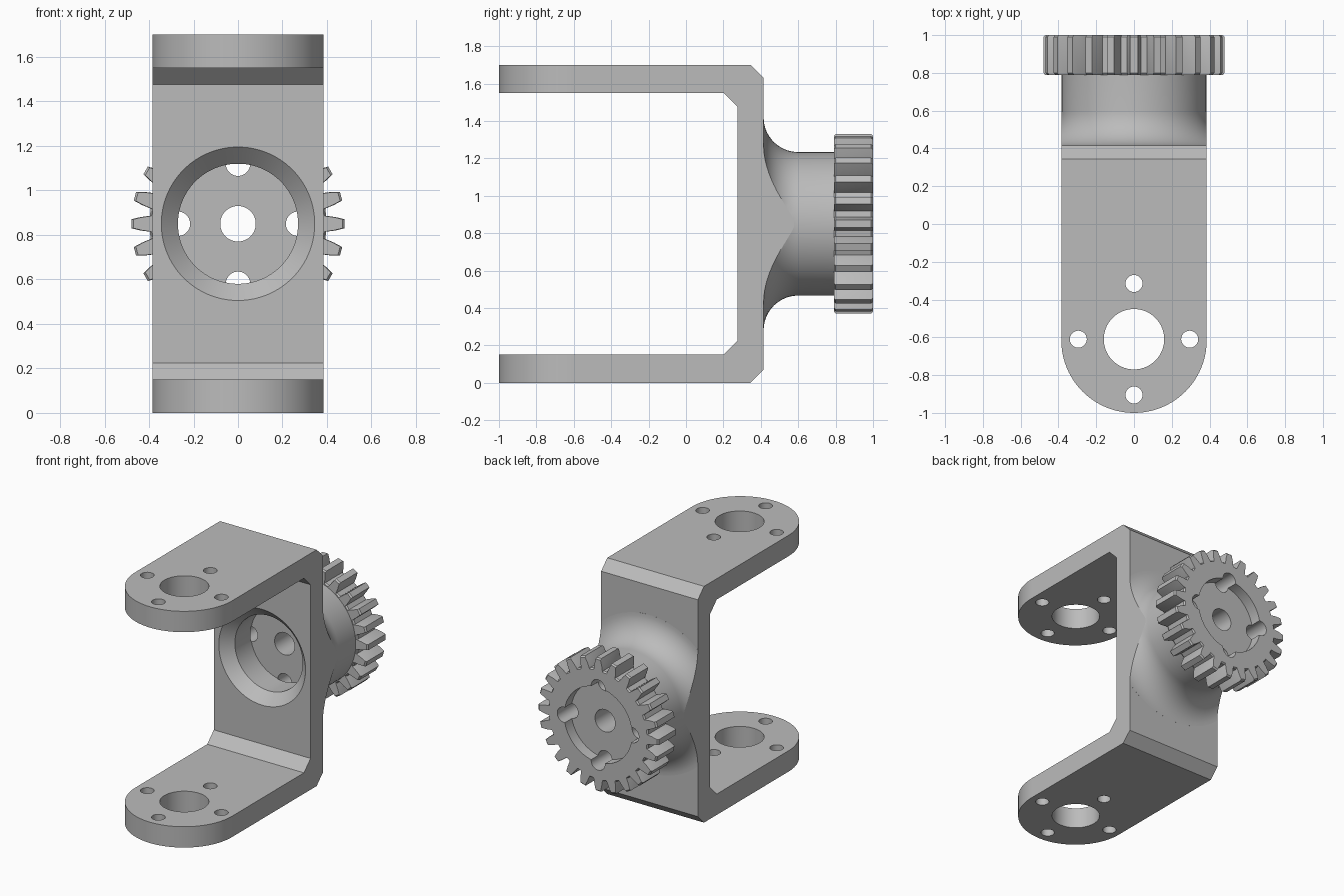
import bpy
import bmesh
from math import pi, cos, sin
from mathutils import Vector

cube = bpy.data.objects.get("Cube")
if cube:
    bpy.data.objects.remove(cube, do_unlink=True)

HALF = 0.385      # half width of the bracket
AXIS_Z = 0.85     # height of the gear axis

metal = bpy.data.materials.new("grey_metal")
metal.use_nodes = True
grey = (0.5, 0.5, 0.5, 1)
metal.diffuse_color = grey
metal.node_tree.nodes["Principled BSDF"].inputs["Base Color"].default_value = grey


def loft(name, rings):
    """Solid through matching closed rings, capped at both ends."""
    bm = bmesh.new()
    loops = [[bm.verts.new(p) for p in ring] for ring in rings]
    n = len(loops[0])
    for a, b in zip(loops, loops[1:]):
        for i in range(n):
            j = (i + 1) % n
            bm.faces.new((a[i], a[j], b[j], b[i]))
    bm.faces.new(loops[0])
    bm.faces.new(loops[-1])
    bmesh.ops.recalc_face_normals(bm, faces=bm.faces)
    mesh = bpy.data.meshes.new(name)
    bm.to_mesh(mesh)
    bm.free()
    mesh.materials.append(metal)
    ob = bpy.data.objects.new(name, mesh)
    bpy.context.collection.objects.link(ob)
    return ob


def turned(name, profile, x=0, z=AXIS_Z, n=72):
    """Solid of revolution about a y axis from (y, radius) pairs."""
    angles = [2 * pi * (i + 0.5) / n for i in range(n)]
    return loft(name, [[(x + r * cos(a), y, z + r * sin(a)) for a in angles]
                       for y, r in profile])


def upright(name, x, y, r, n=48):
    """Tall cylinder through both arms."""
    angles = [2 * pi * (i + 0.5) / n for i in range(n)]
    return loft(name, [[(x + r * cos(a), y + r * sin(a), z) for a in angles]
                       for z in (-0.2, 1.9)])


def combine(target, other, operation):
    mod = target.modifiers.new("bool", 'BOOLEAN')
    mod.operation = operation
    mod.solver = 'EXACT'
    mod.object = other
    bpy.context.view_layer.update()
    result = target.evaluated_get(bpy.context.evaluated_depsgraph_get())
    mesh = bpy.data.meshes.new_from_object(result)
    target.modifiers.clear()
    target.data = mesh
    bpy.data.objects.remove(other, do_unlink=True)


# C-shaped bracket, chamfered at the bends, cut wide and trimmed later
lower = [(-1.1, 0), (0.345, 0), (0.415, 0.07)]
inner = [(0.275, 0.225), (0.2, 0.15), (-1.1, 0.15)]
flip = lambda pts: [(y, 1.7 - z) for y, z in reversed(pts)]
profile = lower + flip(lower) + flip(inner) + inner
bracket = loft("gear_bracket", [[(x, y, z) for y, z in profile] for x in (-0.5, 0.5)])

# Hub that flares into the back wall
R = 0.185
flare = [(0.6 - R * cos(t), 0.569 - R * sin(t))
         for t in (pi / 2 * i / 14 for i in range(1, 15))]
hub = turned("hub", [(0.35, 0.569), (0.4152, 0.569)] + flare + [(0.9, 0.384)])
combine(bracket, hub, 'UNION')

# Trim to the plan outline with a round front
arc = [pi + pi * i / 48 for i in range(49)]
plan = [(HALF * cos(a), -0.615 + HALF * sin(a)) for a in arc] + [(HALF, 1.2), (-HALF, 1.2)]
trim = loft("trim", [[(x, y, z) for x, y in plan] for z in (-0.3, 2)])
combine(bracket, trim, 'INTERSECT')

# Gear with slightly chamfered ends
TEETH = 24
tooth = [(-0.09, 0.398), (-0.068, 0.44), (-0.042, 0.48),
         (0.042, 0.48), (0.068, 0.44), (0.09, 0.398)]
outline = [(r, 2 * pi * k / TEETH + a) for k in range(TEETH) for a, r in tooth]
gear = loft("gear", [[(s * r * cos(a), y, AXIS_Z + s * r * sin(a)) for r, a in outline]
                     for y, s in ((0.79, 0.98), (0.8, 1), (0.99, 1), (1, 0.98))])
combine(bracket, gear, 'UNION')

# Arm holes: one large bore with four screw holes around it
ring = [(cos(k * pi / 2), sin(k * pi / 2)) for k in range(4)]
combine(bracket, upright("bore", 0, -0.61, 0.16), 'DIFFERENCE')
for c, s in ring:
    combine(bracket, upright("screw", 0.295 * c, -0.61 + 0.295 * s, 0.045), 'DIFFERENCE')

# Countersunk front pocket, shallow back pocket, shaft and screw holes
pocket = [(0.255, 0.365), (0.35, 0.27), (0.53, 0.27)]
combine(bracket, turned("front_pocket", pocket), 'DIFFERENCE')
combine(bracket, turned("back_pocket", [(0.92, 0.27), (1.1, 0.27)]), 'DIFFERENCE')
combine(bracket, turned("shaft", [(0.5, 0.08), (1.1, 0.08)], n=40), 'DIFFERENCE')
for c, s in ring:
    hole = turned("screw", [(0.525, 0.055), (1.1, 0.055)],
                  0.27 * c, AXIS_Z + 0.27 * s, 32)
    combine(bracket, hole, 'DIFFERENCE')

# Smooth curved walls, keep large plane faces flat
bpy.ops.object.select_all(action='DESELECT')
bracket.select_set(True)
bpy.context.view_layer.objects.active = bracket
bpy.ops.object.shade_smooth_by_angle(angle=pi / 6)
for face in bracket.data.polygons:
    if face.area > 0.03 and max(abs(v) for v in face.normal) > 0.9999:
        face.use_smooth = False
